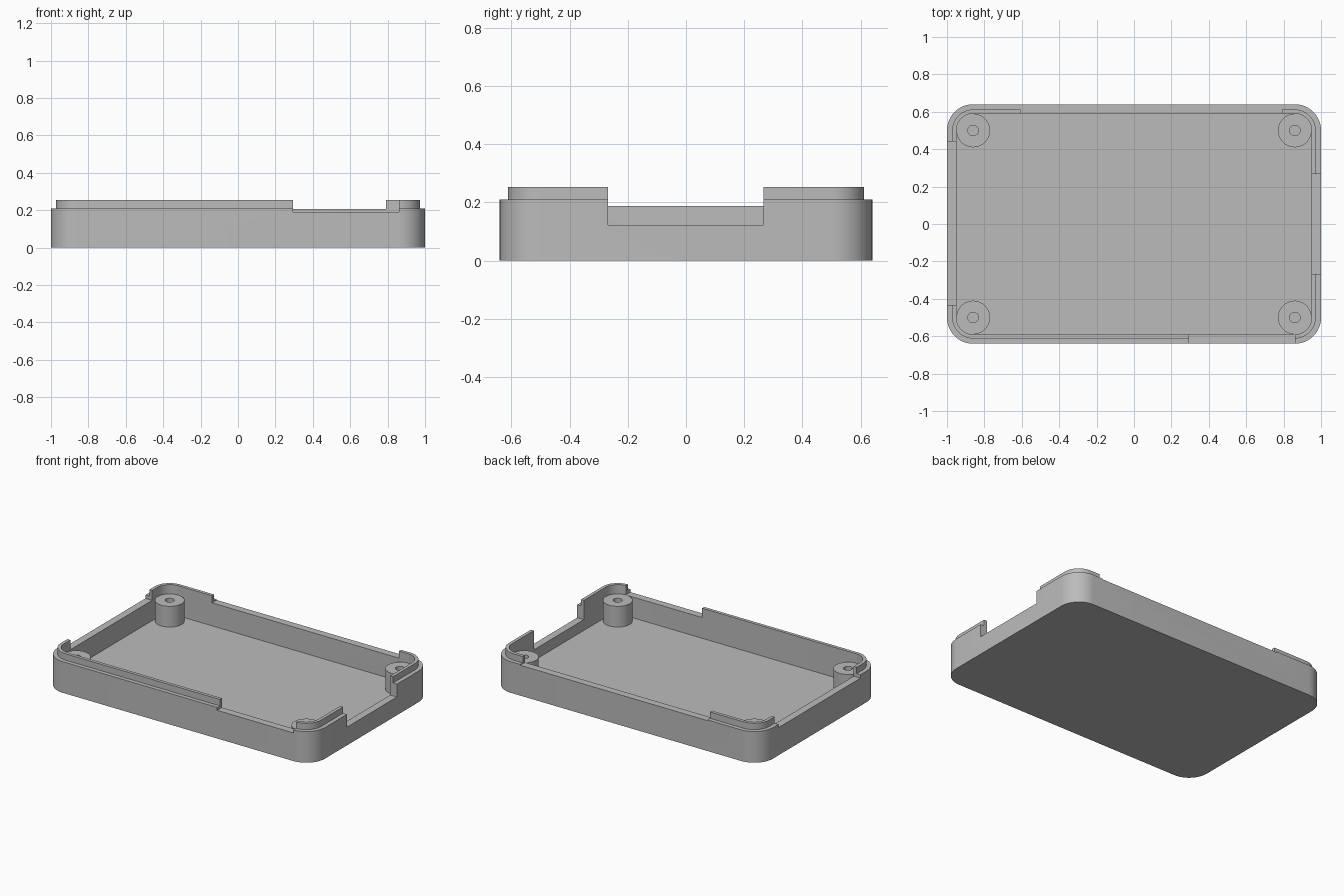
import bpy, bmesh, math
from mathutils import Matrix, Vector

cube = bpy.data.objects.get("Cube")
if cube:
    bpy.data.objects.remove(cube, do_unlink=True)

HALF_X, HALF_Y, RADIUS = 1.0, 0.64, 0.14
FLOOR, RIM, LIP_TOP, BOSS_TOP = 0.05, 0.21, 0.253, 0.19

grey = bpy.data.materials.new("plain grey")
grey.use_nodes = True
color = (0.5, 0.5, 0.5, 1)
grey.diffuse_color = color
grey.node_tree.nodes["Principled BSDF"].inputs["Base Color"].default_value = color


def make_object(name, bm):
    bmesh.ops.recalc_face_normals(bm, faces=bm.faces)
    mesh = bpy.data.meshes.new(name)
    bm.to_mesh(mesh)
    bm.free()
    mesh.materials.append(grey)
    obj = bpy.data.objects.new(name, mesh)
    bpy.context.collection.objects.link(obj)
    return obj


def activate(obj):
    bpy.ops.object.select_all(action='DESELECT')
    obj.select_set(True)
    bpy.context.view_layer.objects.active = obj


def bridge(bm, low, high):
    for i in range(len(low)):
        j = (i + 1) % len(low)
        bm.faces.new((low[i], low[j], high[j], high[i]))


def rounded_ring(bm, inset, z, steps=12):
    """Rounded rectangle, inset from the outer outline."""
    ring = []
    for quarter, (sx, sy) in enumerate([(1, 1), (-1, 1), (-1, -1), (1, -1)]):
        for k in range(steps + 1):
            a = (quarter + k / steps) * math.pi / 2
            r = RADIUS - inset
            ring.append(bm.verts.new((sx * (HALF_X - RADIUS) + r * math.cos(a),
                                      sy * (HALF_Y - RADIUS) + r * math.sin(a), z)))
    return ring


# Tray: wall section swept around the rounded outline, closed by the floor
bm = bmesh.new()
section = [(0, 0), (0, RIM), (0.028, RIM), (0.028, LIP_TOP), (0.05, LIP_TOP), (0.05, FLOOR)]
rings = [rounded_ring(bm, inset, z) for inset, z in section]
for low, high in zip(rings, rings[1:]):
    bridge(bm, low, high)
bm.faces.new(rings[0])
bm.faces.new(rings[-1])
tray = make_object("tray", bm)

# Openings in the four walls: x range, y range, lower edge
openings = {
    "front_opening": ((0.293, 0.862), (-0.7, -0.56), 0.19),
    "back_opening": ((-0.607, 0.79), (0.56, 0.7), 0.205),
    "right_opening": ((0.92, 1.1), (-0.268, 0.266), 0.123),
    "left_opening": ((-1.1, -0.92), (-0.432, 0.442), 0.187),
}
for name, (xs, ys, z) in openings.items():
    bm = bmesh.new()
    bmesh.ops.create_cube(bm, size=1)
    size = Vector((xs[1] - xs[0], ys[1] - ys[0], 0.4))
    center = Vector((sum(xs) / 2, sum(ys) / 2, z + 0.2))
    bm.transform(Matrix.Translation(center) @ Matrix.Diagonal(size).to_4x4())
    cutter = make_object(name, bm)
    cutter.hide_render = True
    activate(tray)
    mod = tray.modifiers.new(name, 'BOOLEAN')
    mod.operation, mod.solver, mod.object = 'DIFFERENCE', 'EXACT', cutter
    bpy.ops.object.modifier_apply(modifier=mod.name)
    bpy.data.objects.remove(cutter, do_unlink=True)

# Screw bosses: hollow posts in the corners
parts = [tray]
for side, sx in (("left", 1), ("right", -1)):
    for end, sy in (("front", -1), ("back", 1)):
        bm = bmesh.new()
        rings = []
        for r, z in [(0.09, FLOOR), (0.09, BOSS_TOP), (0.028, BOSS_TOP), (0.028, FLOOR)]:
            rings.append(bmesh.ops.create_circle(
                bm, segments=48, radius=r, matrix=Matrix.Translation((0, 0, z)))["verts"])
        for low, high in zip(rings, rings[1:]):
            bridge(bm, low, high)
        bm.transform(Matrix.Translation((sx * 0.86, sy * 0.5, 0)))
        parts.append(make_object(f"{end}_{side}_screw_boss", bm))

for part in parts:
    activate(part)
    bpy.ops.object.shade_smooth_by_angle(angle=math.radians(30))
